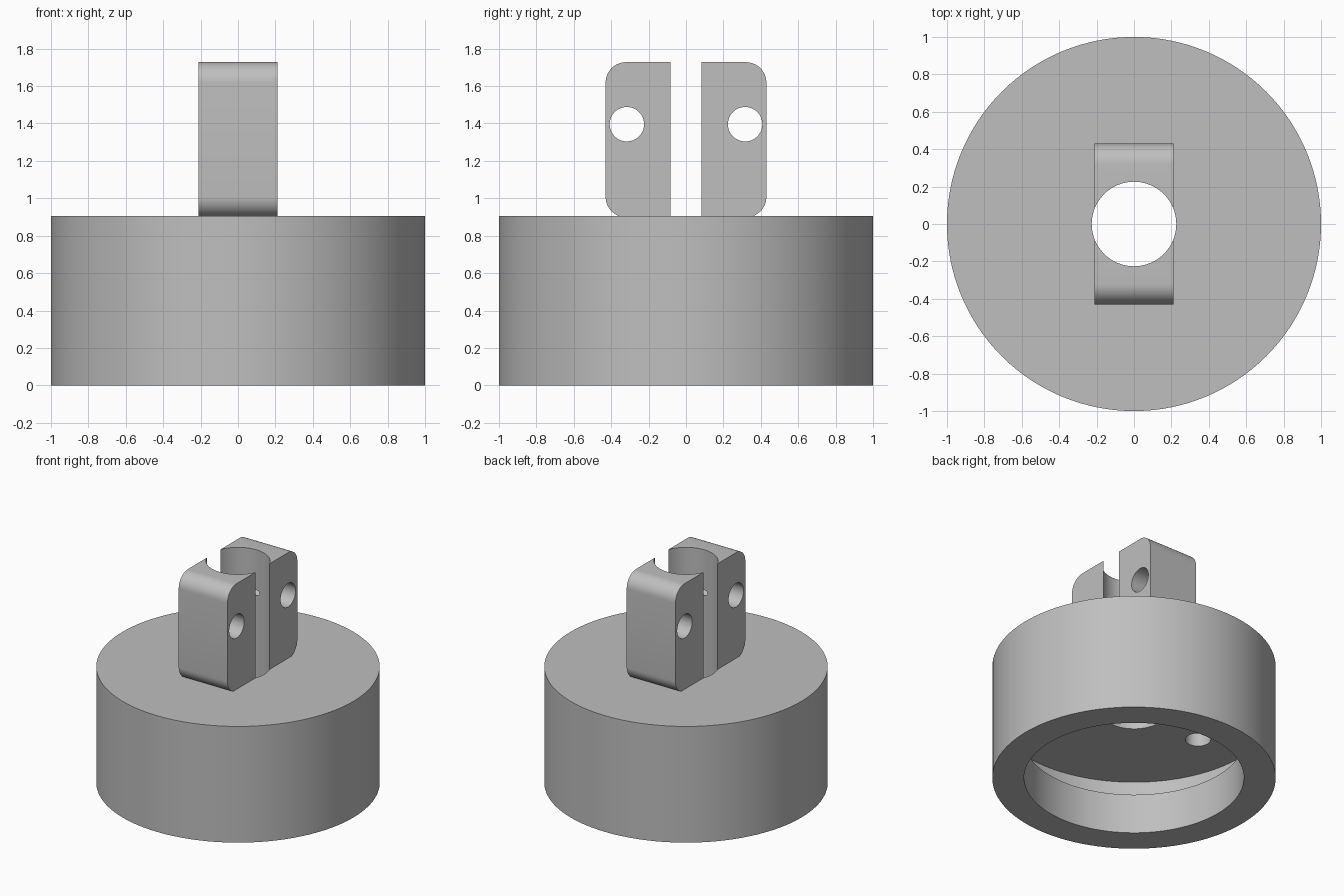
import bpy, bmesh, math
from mathutils import Matrix, Vector

cube = bpy.data.objects.get("Cube")
if cube:
    bpy.data.objects.remove(cube, do_unlink=True)

grey = bpy.data.materials.new("plain grey")
grey.use_nodes = True
colour = (0.52, 0.52, 0.52, 1)
grey.diffuse_color = colour
grey.node_tree.nodes["Principled BSDF"].inputs["Base Color"].default_value = colour


def make_object(name, bm):
    bmesh.ops.recalc_face_normals(bm, faces=bm.faces)
    mesh = bpy.data.meshes.new(name)
    bm.to_mesh(mesh)
    bm.free()
    mesh.materials.append(grey)
    obj = bpy.data.objects.new(name, mesh)
    bpy.context.collection.objects.link(obj)
    return obj


def lathe(name, profile, steps=128):
    bm = bmesh.new()
    verts = [bm.verts.new((r, 0, z)) for r, z in profile]
    edges = [bm.edges.new((v, verts[i - 1])) for i, v in enumerate(verts)]
    bmesh.ops.spin(bm, geom=verts + edges, cent=(0, 0, 0), axis=(0, 0, 1),
                   angle=math.tau, steps=steps, use_merge=True)
    bmesh.ops.remove_doubles(bm, verts=bm.verts, dist=1e-5)
    return make_object(name, bm)


def drill(target, name, radius, depth, centre, along_x=False):
    bm = bmesh.new()
    turn = Matrix.Rotation(math.pi / 2, 4, "Y") if along_x else Matrix()
    bmesh.ops.create_cone(bm, cap_ends=True, segments=64, radius1=radius, radius2=radius,
                          depth=depth, matrix=Matrix.Translation(Vector(centre)) @ turn)
    cutter = make_object(name, bm)
    cutter.hide_render = True
    cutter.hide_set(True)
    cut = target.modifiers.new(name, "BOOLEAN")
    cut.operation = "DIFFERENCE"
    cut.solver = "EXACT"
    cut.object = cutter


def finish(obj):
    # Apply the cuts and smooth the curved walls
    bpy.context.view_layer.update()
    result = bpy.data.meshes.new_from_object(
        obj.evaluated_get(bpy.context.evaluated_depsgraph_get()))
    obj.modifiers.clear()
    obj.data = result
    bpy.ops.object.select_all(action="DESELECT")
    obj.select_set(True)
    bpy.context.view_layer.objects.active = obj
    bpy.ops.object.shade_smooth_by_angle(angle=math.radians(30))


# Round base: open underneath, with a wider chamber above the lip and a central bore
bore = 0.226
base = lathe("round_base", [(0.776, 0), (1, 0), (1, 0.905), (bore, 0.905),
                            (bore, 0.53), (0.98, 0.53), (0.98, 0.41), (0.776, 0.31)])

# Blind holes in the chamber ceiling
for side in (-1, 1):
    drill(base, "ceiling_hole_cutter", 0.09, 0.4, (side * 0.59, 0, 0.53))
finish(base)

# Upright clamp block with rounded ends
bm = bmesh.new()
bmesh.ops.create_cube(bm, size=1, matrix=Matrix.Translation((0, 0, 1.313))
                      @ Matrix.Diagonal((0.42, 0.86, 0.83, 1)))
ends = [e for e in bm.edges if abs(e.verts[0].co.x - e.verts[1].co.x) > 0.1]
bmesh.ops.bevel(bm, geom=ends, offset=0.11, segments=10, profile=0.5, affect="EDGES")
block = make_object("split_clamp_block", bm)

# The bore splits the block into two jaws, each with a cross hole
drill(block, "bore_cutter", bore, 2, (0, 0, 1.3))
for side in (-1, 1):
    drill(block, "cross_hole_cutter", 0.092, 1, (0, side * 0.316, 1.396), along_x=True)
finish(block)

# Remove the used cutters
for obj in [o for o in bpy.data.objects if "_cutter" in o.name]:
    bpy.data.objects.remove(obj, do_unlink=True)
